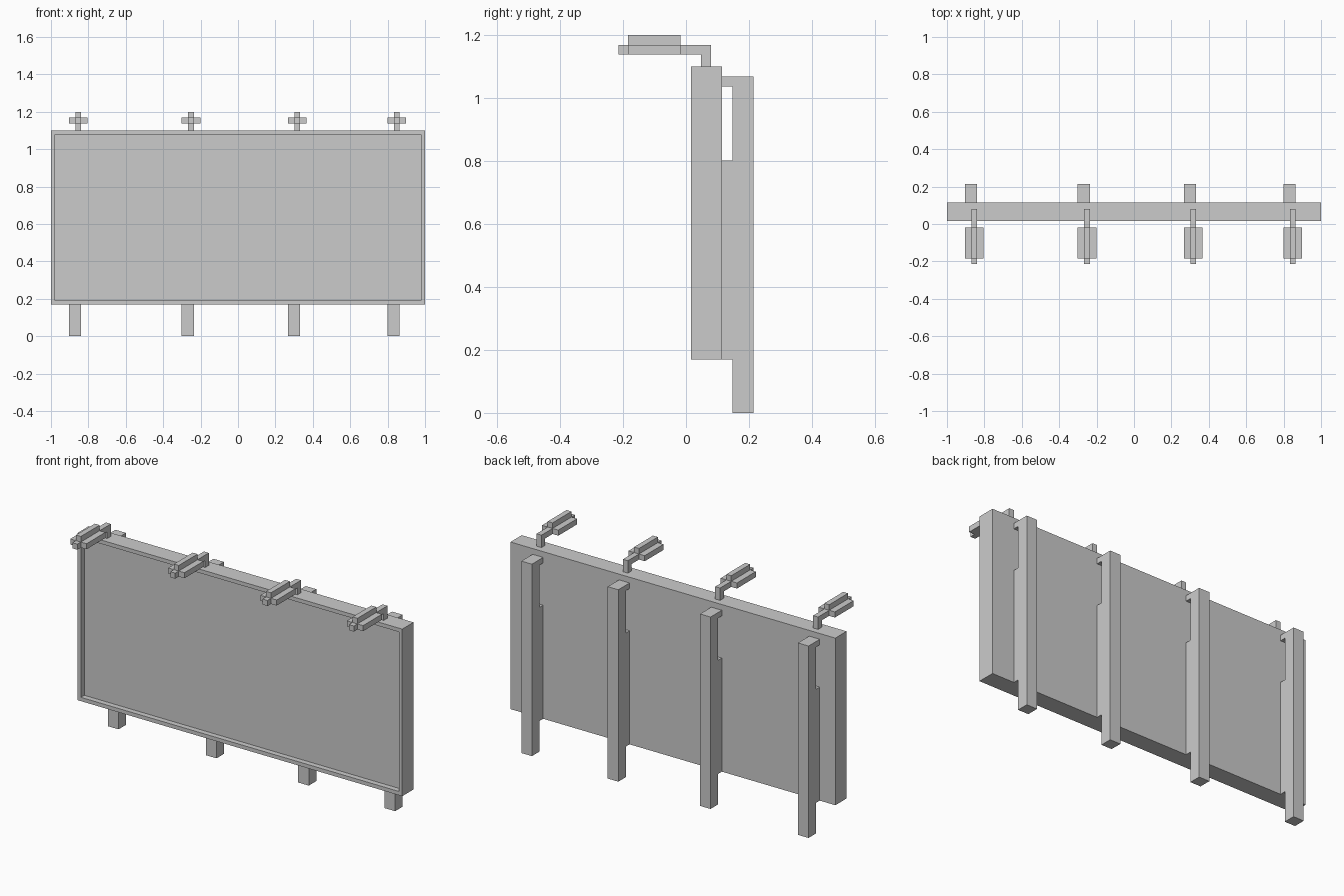
import bpy, bmesh
from mathutils import Vector

if "Cube" in bpy.data.objects:
    bpy.data.objects.remove(bpy.data.objects["Cube"])


def finish(name, bm):
    bmesh.ops.recalc_face_normals(bm, faces=bm.faces)
    mesh = bpy.data.meshes.new(name)
    bm.to_mesh(mesh)
    bm.free()
    obj = bpy.data.objects.new(name, mesh)
    bpy.context.collection.objects.link(obj)
    return obj


def box(bm, lo, hi):
    lo, hi = Vector(lo), Vector(hi)
    verts = bmesh.ops.create_cube(bm, size=1)["verts"]
    for v in verts:
        v.co = (lo + hi) / 2 + v.co * (hi - lo)


def extrude_profile(name, points, x0, x1):
    """Extrude a (y, z) outline from x0 to x1."""
    bm = bmesh.new()
    face = bm.faces.new([bm.verts.new((x0, y, z)) for y, z in points])
    ext = bmesh.ops.extrude_face_region(bm, geom=[face], use_keep_orig=True)["geom"]
    moved = [g for g in ext if isinstance(g, bmesh.types.BMVert)]
    bmesh.ops.translate(bm, verts=moved, vec=(x1 - x0, 0, 0))
    return finish(name, bm)


# Billboard panel with a recessed front
bm = bmesh.new()
box(bm, (-1, 0.016, 0.17), (1, 0.115, 1.10))
bm.normal_update()
front = min(bm.faces, key=lambda f: f.calc_center_median().y)
bmesh.ops.inset_region(bm, faces=[front], thickness=0.03)
inner = bmesh.ops.extrude_discrete_faces(bm, faces=[front])["faces"][0]
bmesh.ops.translate(bm, verts=inner.verts, vec=(0, 0.03, 0))
finish("panel", bm)

# Post outline: leg with a long lower mount and a small top bracket
POST = [(0.148, 0), (0.214, 0), (0.214, 1.068), (0.115, 1.068), (0.115, 1.037),
        (0.148, 1.037), (0.148, 0.802), (0.115, 0.802), (0.115, 0.17), (0.148, 0.17)]
# Lamp arm outline: short riser and forward reach
ARM = [(0.047, 1.10), (0.080, 1.10), (0.080, 1.169), (-0.215, 1.169),
       (-0.215, 1.138), (0.047, 1.138)]

for i, x in enumerate((-0.904, -0.301, 0.267, 0.799), 1):
    extrude_profile(f"post_{i}", POST, x, x + 0.065)
    c = x + 0.05
    extrude_profile(f"lamp_arm_{i}", ARM, c - 0.015, c + 0.015)
    # Lamp head: flat housing with a top fin
    bm = bmesh.new()
    box(bm, (c - 0.05, -0.184, 1.138), (c + 0.05, -0.018, 1.169))
    box(bm, (c - 0.015, -0.184, 1.169), (c + 0.015, -0.018, 1.20))
    finish(f"lamp_head_{i}", bm)
